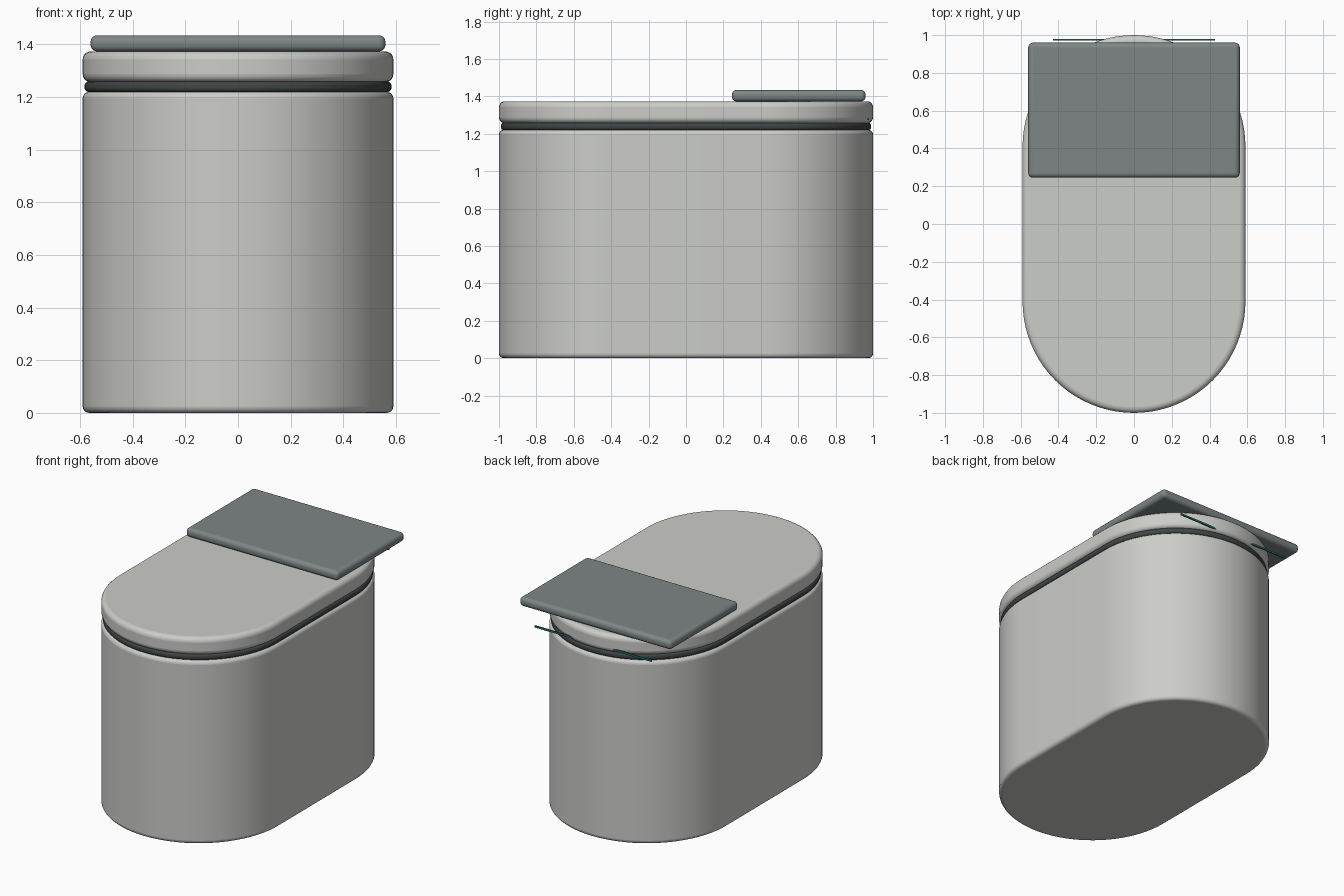
import bpy, bmesh, math

if "Cube" in bpy.data.objects:
    bpy.data.objects.remove(bpy.data.objects["Cube"])


def material(name, color):
    m = bpy.data.materials.new(name)
    m.diffuse_color = (*color, 1)
    m.use_nodes = True
    m.node_tree.nodes["Principled BSDF"].inputs["Base Color"].default_value = m.diffuse_color
    return m


shell = material("light warm grey", (0.60, 0.61, 0.58))
slate = material("slate grey", (0.21, 0.24, 0.24))
rubber = material("dark rubber", (0.05, 0.06, 0.06))
teal = material("teal", (0.02, 0.16, 0.14))


def finish(name, bm, mat, bevel, segments=5):
    bmesh.ops.recalc_face_normals(bm, faces=bm.faces)
    me = bpy.data.meshes.new(name)
    bm.to_mesh(me)
    bm.free()
    me.materials.append(mat)
    ob = bpy.data.objects.new(name, me)
    bpy.context.collection.objects.link(ob)
    if bevel:
        mod = ob.modifiers.new("rounded edges", "BEVEL")
        mod.width = bevel
        mod.segments = segments
        mod.limit_method = "ANGLE"
        mod.angle_limit = math.radians(40)
    bpy.context.view_layer.objects.active = ob
    ob.select_set(True)
    bpy.ops.object.shade_smooth_by_angle(angle=math.radians(40))
    ob.select_set(False)
    return ob


def stadium(name, r, half_len, z0, z1, mat, bevel, n=40):
    """Extruded outline with two straight sides and two round ends."""
    bm = bmesh.new()
    c = half_len - r
    verts = []
    for start, cy in ((0, c), (math.pi, -c)):
        for i in range(n + 1):
            a = start + math.pi * i / n
            verts.append(bm.verts.new((r * math.cos(a), cy + r * math.sin(a), z0)))
    base = bm.faces.new(verts)
    ext = bmesh.ops.extrude_face_region(bm, geom=[base], use_keep_orig=True)
    top = [g for g in ext["geom"] if isinstance(g, bmesh.types.BMVert)]
    bmesh.ops.translate(bm, verts=top, vec=(0, 0, z1 - z0))
    return finish(name, bm, mat, bevel)


def box(name, lo, hi, mat, bevel):
    bm = bmesh.new()
    bmesh.ops.create_cube(bm, size=1)
    for v in bm.verts:
        v.co = [(a + b) / 2 + k * (b - a) for a, b, k in zip(lo, hi, v.co)]
    return finish(name, bm, mat, bevel)


# main bin, sealing ring and lid
stadium("body", 0.59, 1.0, 0.0, 1.22, shell, 0.025)
stadium("seal", 0.583, 0.99, 1.219, 1.259, rubber, 0.016)
stadium("lid", 0.59, 1.0, 1.257, 1.373, shell, 0.03)
# flat plate on the rear of the lid
box("top_plate", (-0.56, 0.245, 1.373), (0.56, 0.96, 1.434), slate, 0.025)
# thin hinge strip crossing the back
box("hinge_strip", (-0.43, 0.971, 1.273), (0.43, 0.979, 1.285), teal, 0)
